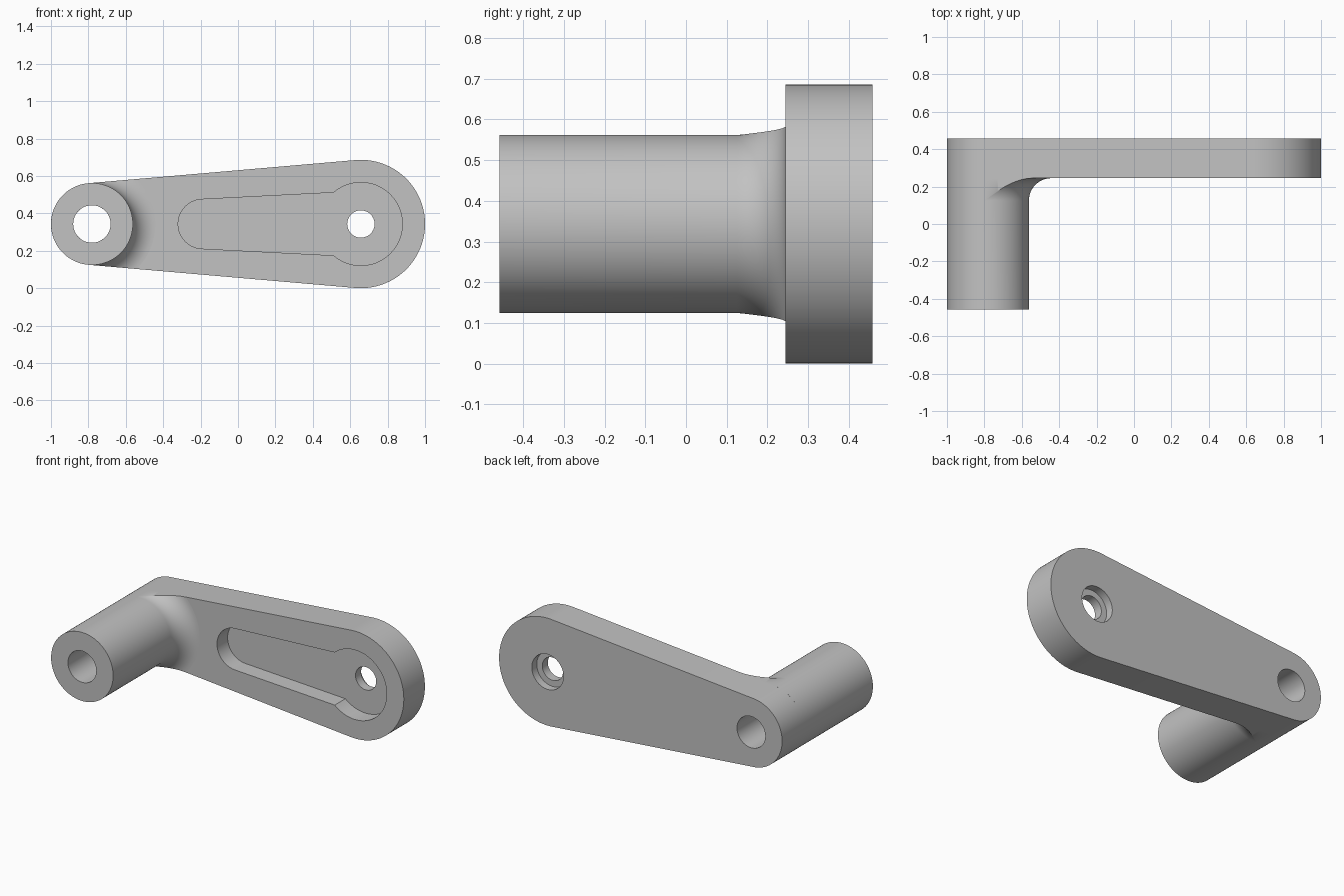
import bpy, bmesh
from math import sin, cos, pi, asin, atan2

if "Cube" in bpy.data.objects:
    bpy.data.objects.remove(bpy.data.objects["Cube"], do_unlink=True)

SEG = 96
CZ = 0.343                       # height of the common centre line
POST_X, POST_R = -0.781, 0.219
END_X, END_R = 0.657, 0.343
FRONT, FACE, BACK = -0.458, 0.245, 0.458
BORE_R, FILLET = 0.1, 0.12
TILT = asin((END_R - POST_R) / (END_X - POST_X))
EDGE = pi / 2 + TILT             # direction where the straight arm edges touch

grey = bpy.data.materials.new("light grey")
grey.use_nodes = True
colour = (0.54, 0.54, 0.54, 1)
grey.diffuse_color = colour
grey.node_tree.nodes["Principled BSDF"].inputs["Base Color"].default_value = colour


def arc(cx, r, a0, a1, n):
    return [(cx + r * cos(a0 + (a1 - a0) * i / n), CZ + r * sin(a0 + (a1 - a0) * i / n))
            for i in range(n + 1)]


def circle(cx, r):
    return arc(cx, r, 0, 2 * pi, SEG)[:-1]


def finish(name, bm):
    bmesh.ops.recalc_face_normals(bm, faces=bm.faces)
    mesh = bpy.data.meshes.new(name)
    bm.to_mesh(mesh)
    bm.free()
    mesh.materials.append(grey)
    obj = bpy.data.objects.new(name, mesh)
    bpy.context.collection.objects.link(obj)
    return obj


def prism(name, outline, y0, y1):
    """Extrude an x-z outline along y."""
    bm = bmesh.new()
    face = bm.faces.new([bm.verts.new((x, y0, z)) for x, z in outline])
    new = bmesh.ops.extrude_face_region(bm, geom=[face])["geom"]
    verts = [v for v in new if isinstance(v, bmesh.types.BMVert)]
    bmesh.ops.translate(bm, verts=verts, vec=(0, y1 - y0, 0))
    return finish(name, bm)


def activate(obj):
    bpy.ops.object.select_all(action="DESELECT")
    obj.select_set(True)
    bpy.context.view_layer.objects.active = obj


def cut(obj, cutter):
    cutter.hide_render = True
    mod = obj.modifiers.new("cut", "BOOLEAN")
    mod.operation, mod.solver, mod.object = "DIFFERENCE", "EXACT", cutter
    activate(obj)
    bpy.ops.object.modifier_apply(modifier=mod.name)
    bpy.data.objects.remove(cutter, do_unlink=True)


# Tapered arm with two round ends
arm = prism("arm", arc(END_X, END_R, -EDGE, EDGE, 72)
            + arc(POST_X, POST_R, EDGE, 2 * pi - EDGE, 48), FACE, BACK)

# Keyhole pocket on the front of the arm
SLOPE, HEAD_R, HEAD_A = 0.048, 0.222, atan2(0.168, -0.145)
pocket = (arc(END_X, HEAD_R, -HEAD_A, HEAD_A, 64)
          + arc(-0.188, 0.132, pi / 2 + SLOPE, 3 * pi / 2 - SLOPE, 40))
cut(arm, prism("pocket_cutter", pocket, FACE - 0.1, FACE + 0.107))

# Through holes and the rear counterbore
cut(arm, prism("bore_cutter", circle(POST_X, BORE_R), FACE - 0.1, BACK + 0.1))
cut(arm, prism("pin_hole_cutter", circle(END_X, 0.073), FACE - 0.1, BACK + 0.1))
cut(arm, prism("counterbore_cutter", circle(END_X, 0.112), BACK - 0.05, BACK + 0.1))


# Hollow post with a fillet that flares onto the arm, trimmed at the arm edges
def post_section(a):
    off = abs((a + pi) % (2 * pi) - pi)
    limit = POST_R if off >= EDGE else POST_R / max(cos(EDGE - off), 0.01)
    limit = min(limit, POST_R + FILLET)
    steps, pts = 14, [(BORE_R, FACE), (BORE_R, FRONT), (POST_R, FRONT)]
    sweep = max(0.0, 1 - (limit - POST_R) / FILLET)
    end = pi / 2 - asin(sweep)
    for i in range(steps + 1):
        t = end * i / steps
        pts.append((POST_R + FILLET * (1 - cos(t)), FACE - FILLET * (1 - sin(t))))
    return pts + [(limit, FACE)]


bm = bmesh.new()
half = [EDGE * i / 64 for i in range(65)] + [EDGE + (pi - EDGE) * i / 32 for i in range(1, 33)]
angles = half + [-a for a in reversed(half[1:-1])]
rows = [[bm.verts.new((POST_X + r * cos(a), y, CZ + r * sin(a))) for r, y in post_section(a)]
        for a in angles]
for i, row in enumerate(rows):
    nxt = rows[(i + 1) % len(rows)]
    for j in range(len(row)):
        k = (j + 1) % len(row)
        bm.faces.new((row[j], row[k], nxt[k], nxt[j]))
bmesh.ops.remove_doubles(bm, verts=bm.verts, dist=0.0001)
post = finish("post", bm)

for part in (arm, post):
    activate(part)
    bpy.ops.object.shade_smooth_by_angle(angle=0.5)
